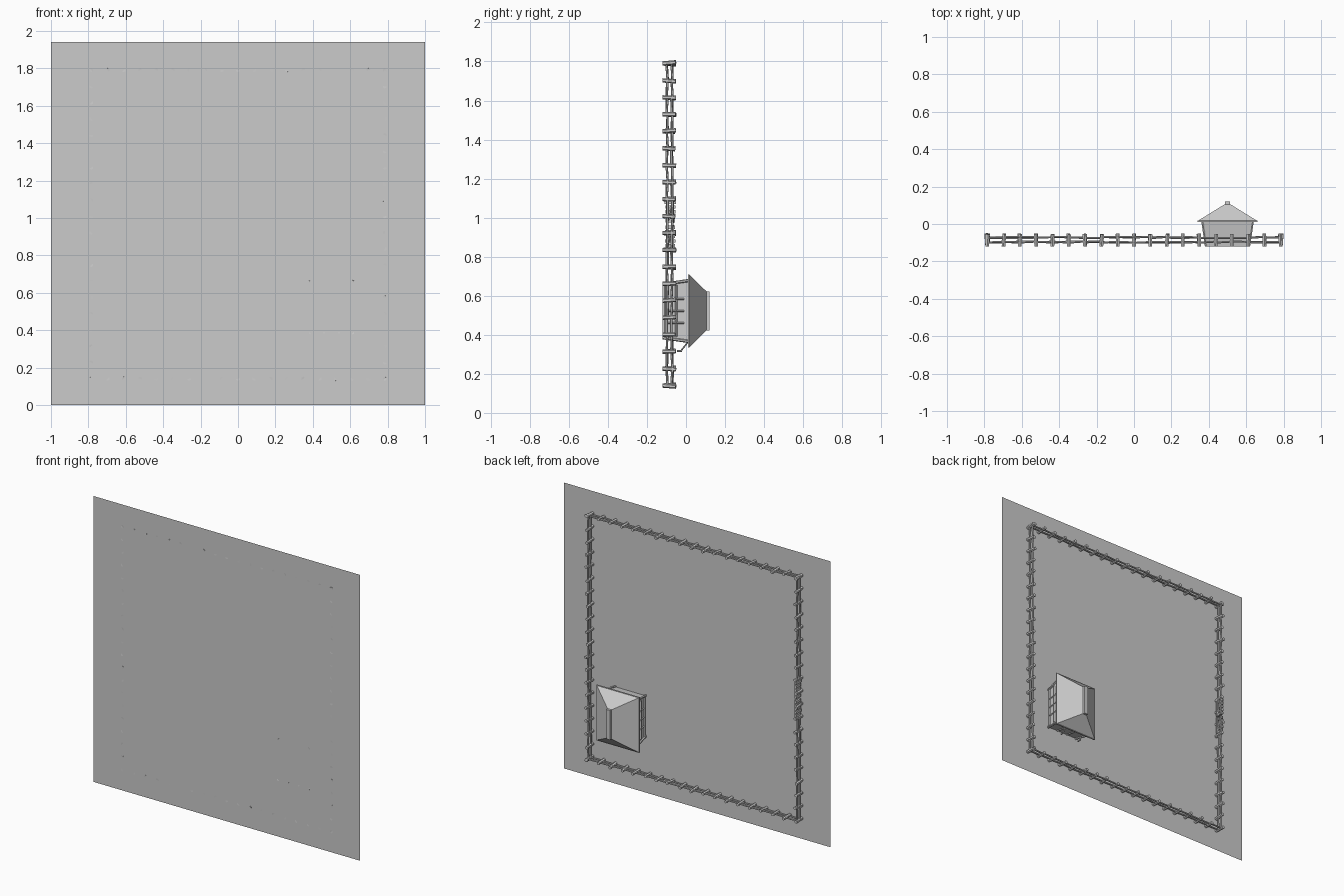
import bpy, bmesh, random
from mathutils import Vector, Matrix

random.seed(4)
if bpy.data.objects.get("Cube"):
    bpy.data.objects.remove(bpy.data.objects["Cube"])

grey = bpy.data.materials.new("plain_grey")
grey.use_nodes = True
shade = (0.6, 0.6, 0.6, 1)
grey.diffuse_color = shade
grey.node_tree.nodes["Principled BSDF"].inputs["Base Color"].default_value = shade


def finish(name, bm):
    mesh = bpy.data.meshes.new(name)
    bm.to_mesh(mesh)
    bm.free()
    mesh.materials.append(grey)
    obj = bpy.data.objects.new(name, mesh)
    bpy.context.collection.objects.link(obj)
    return obj


def bar(bm, a, b, radius, sides=6):
    """Round or square bar between two points."""
    a, b = Vector(a), Vector(b)
    d = b - a
    turn = d.to_track_quat('Z', 'Y').to_matrix().to_4x4()
    bmesh.ops.create_cone(bm, cap_ends=True, segments=sides, radius1=radius, radius2=radius,
                          depth=d.length, matrix=Matrix.Translation((a + b) / 2) @ turn)


def box(bm, centre, size):
    bmesh.ops.create_cube(bm, size=1, matrix=Matrix.Translation(centre) @ Matrix.Diagonal((*size, 1)))


def frustum(name, y0, half0, y1, half1):
    """Four-sided block around the hut centre, tapering along y."""
    bm = bmesh.new()
    rings = []
    for y, (hx, hz) in ((y0, half0), (y1, half1)):
        rings.append([bm.verts.new((0.5 + sx * hx, y, 0.522 + sz * hz))
                      for sx, sz in ((-1, -1), (1, -1), (1, 1), (-1, 1))])
    bm.faces.new(rings[0])
    bm.faces.new(rings[1])
    for i in range(4):
        j = (i + 1) % 4
        bm.faces.new((rings[0][i], rings[0][j], rings[1][j], rings[1][i]))
    bmesh.ops.recalc_face_normals(bm, faces=bm.faces)
    return finish(name, bm)


# Ground sheet
GROUND = -0.12
bm = bmesh.new()
bm.faces.new([bm.verts.new(p) for p in
              ((-1, GROUND, 0), (1, GROUND, 0), (1, GROUND, 1.94), (-1, GROUND, 1.94))])
finish("ground", bm)

# Fence: posts with a slight lean, and two crooked rails per bay
X, Z0, Z1 = 0.785, 0.14, 1.79


def jit(r):
    return random.uniform(-r, r)


def fence_run(name, start, end, bays, gate=()):
    start, end = Vector(start), Vector(end)
    posts, rails = bmesh.new(), bmesh.new()
    for i in range(bays + 1):
        p = start.lerp(end, i / bays)
        bar(posts, p + Vector((0, GROUND, 0)),
            p + Vector((jit(0.006), -0.053 + jit(0.003), jit(0.006))), 0.011)
        if i < bays and i not in gate:
            q = start.lerp(end, (i + 1) / bays)
            for y in (-0.097, -0.072):
                bar(rails, p + Vector((0, y + jit(0.004), 0)),
                    q + Vector((0, y + jit(0.004), 0)), 0.006)
    finish(name + "_posts", posts)
    finish(name + "_rails", rails)


fence_run("lower_fence", (-X, 0, Z0), (X, 0, Z0), 18)
fence_run("upper_fence", (-X, 0, Z1), (X, 0, Z1), 18)
fence_run("left_fence", (X, 0, Z0), (X, 0, Z1), 19)
fence_run("right_fence", (-X, 0, Z0), (-X, 0, Z1), 19, gate=(8, 9, 10))

# Gate: upright planks in two leaves with cross rails and a brace
bm = bmesh.new()
for lo, hi in ((0.845, 0.963), (0.972, 1.09)):
    for i in range(5):
        z = lo + (hi - lo) * (i + 0.5) / 5
        box(bm, (-X, -0.08, z), (0.012, 0.052 + jit(0.006), 0.017))
    for y in (-0.097, -0.066):
        box(bm, (-X + 0.01, y, (lo + hi) / 2), (0.01, 0.009, hi - lo))
    bar(bm, (-X + 0.01, -0.097, lo), (-X + 0.01, -0.066, hi), 0.005, 4)
finish("gate", bm)

# Hut: flared walls, overhanging hip roof and ridge cap
frustum("hut_walls", GROUND, (0.112, 0.135), 0.02, (0.132, 0.155))
frustum("roof_eave", 0.01, (0.16, 0.188), 0.018, (0.16, 0.188))
frustum("hip_roof", 0.018, (0.157, 0.185), 0.105, (0.016, 0.1))
frustum("ridge_cap", 0.1, (0.014, 0.1), 0.121, (0.014, 0.1))

# Corner posts and wall beams
bm = bmesh.new()
for sx in (-1, 1):
    for sz in (-1, 1):
        bar(bm, (0.5 + sx * 0.114, GROUND, 0.522 + sz * 0.137),
            (0.5 + sx * 0.133, 0.012, 0.522 + sz * 0.156), 0.008)
    for y, off in ((-0.105, 0.115), (-0.05, 0.123)):
        bar(bm, (0.5 + sx * off, y, 0.39), (0.5 + sx * off, y, 0.654), 0.006, 4)
finish("hut_frame", bm)

# Side windows and doorway frame
bm = bmesh.new()
for sx in (-1, 1):
    for z in (0.46, 0.522, 0.584):
        bar(bm, (0.5 + sx * 0.117, -0.1, z), (0.5 + sx * 0.129, -0.01, z), 0.005, 4)
for x in (0.46, 0.54):
    bar(bm, (x, GROUND, 0.387), (x, -0.02, 0.374), 0.006, 4)
finish("wall_frames", bm)

# Two slanted hanging arms below the eave
bm = bmesh.new()
for x in (0.43, 0.57):
    bar(bm, (x, 0.012, 0.365), (x, -0.028, 0.315), 0.004)
    bar(bm, (x, -0.045, 0.316), (x, -0.02, 0.316), 0.005)
finish("eave_arms", bm)
